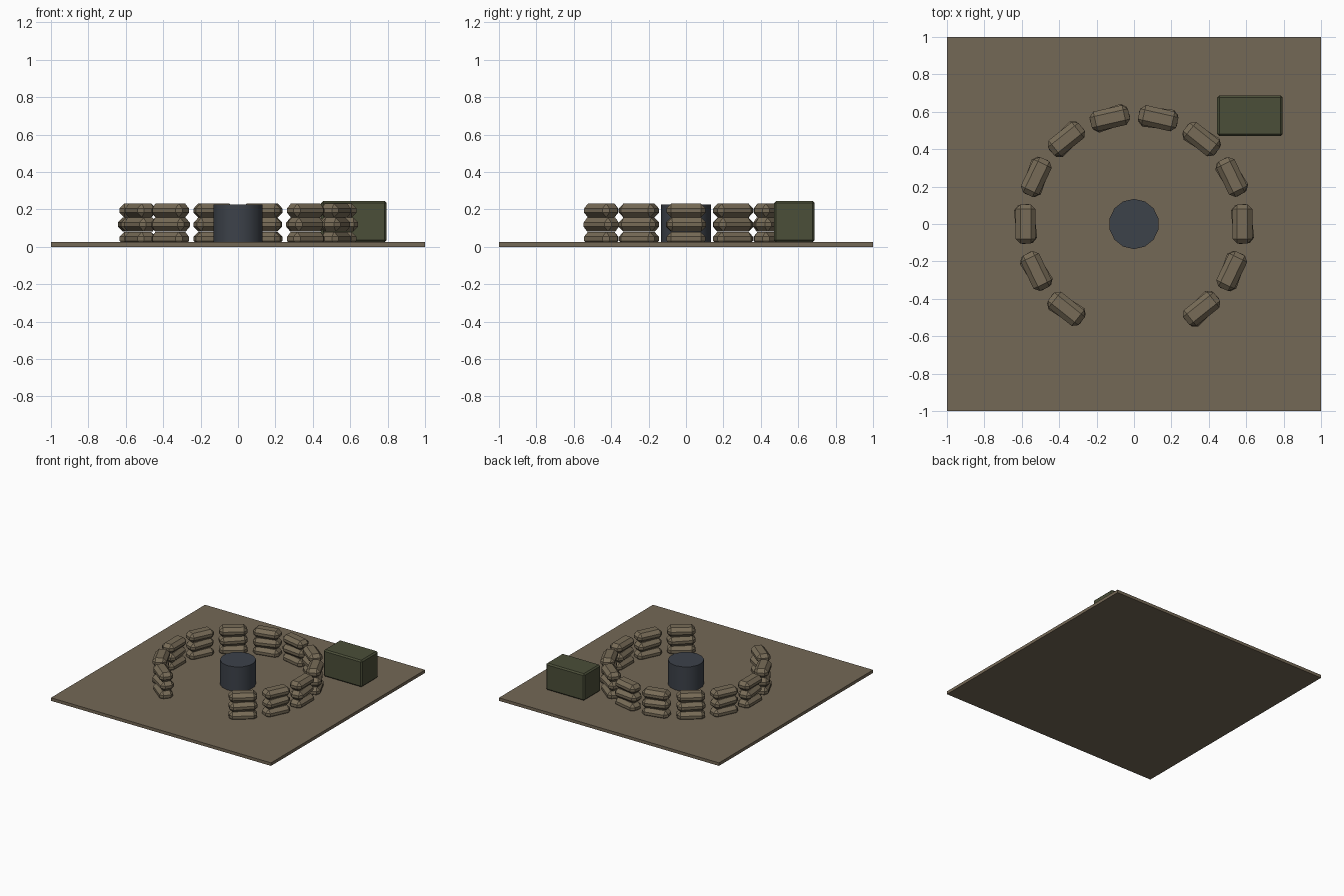
import bpy, bmesh, math
from mathutils import Matrix

if "Cube" in bpy.data.objects:
    bpy.data.objects.remove(bpy.data.objects["Cube"])


def material(name, rgb):
    m = bpy.data.materials.new(name)
    m.diffuse_color = (*rgb, 1)
    m.use_nodes = True
    m.node_tree.nodes["Principled BSDF"].inputs["Base Color"].default_value = m.diffuse_color
    return m


EARTH = material("earth", (0.175, 0.138, 0.092))
SACK = material("sandbag cloth", (0.185, 0.148, 0.095))
GREEN = material("olive green", (0.070, 0.077, 0.040))
STEEL = material("dark steel", (0.046, 0.054, 0.068))


def finish(name, bm, mat):
    mesh = bpy.data.meshes.new(name)
    bm.to_mesh(mesh)
    bm.free()
    mesh.materials.append(mat)
    ob = bpy.data.objects.new(name, mesh)
    bpy.context.collection.objects.link(ob)
    return ob


def box(name, size, loc, mat, bevel=0.0, turn=0.0):
    bm = bmesh.new()
    bmesh.ops.create_cube(bm, size=1, matrix=Matrix.Diagonal((*size, 1)))
    if bevel:
        bmesh.ops.bevel(bm, geom=bm.edges[:], offset=bevel, segments=1,
                        profile=0.5, affect='EDGES')
    ob = finish(name, bm, mat)
    ob.location = loc
    ob.rotation_euler.z = turn
    return ob


# Ground slab
box("ground_slab", (2, 2, 0.025), (0, 0, 0.0125), EARTH)

# Central drum, 14 sides with a flat facing +x and -x
bm = bmesh.new()
bmesh.ops.create_cone(bm, cap_ends=True, segments=14, radius1=0.134,
                      radius2=0.134, depth=0.205)
drum = finish("drum", bm, STEEL)
drum.location.z = 0.1225
drum.rotation_euler.z = math.pi / 14 if abs(drum.data.vertices[0].co.x) > 0.13 else 0
bpy.context.view_layer.objects.active = drum
drum.select_set(True)
bpy.ops.object.shade_smooth_by_angle(angle=math.radians(35))

# Sandbag ring: 14 places, two left open at the front for the entrance
for layer in range(3):
    for k in range(14):
        if k in (10, 11):
            continue
        a = math.tau * k / 14
        turn = a + (0.11 if layer == 1 else 0.0)
        box(f"sandbag_{layer}_{k}", (0.108, 0.21, 0.074),
            (0.58 * math.cos(a), 0.58 * math.sin(a), 0.043 + 0.0755 * layer),
            SACK, 0.026, turn)

# Supply crate
box("crate", (0.35, 0.217, 0.22), (0.62, 0.579, 0.135), GREEN, 0.011)
